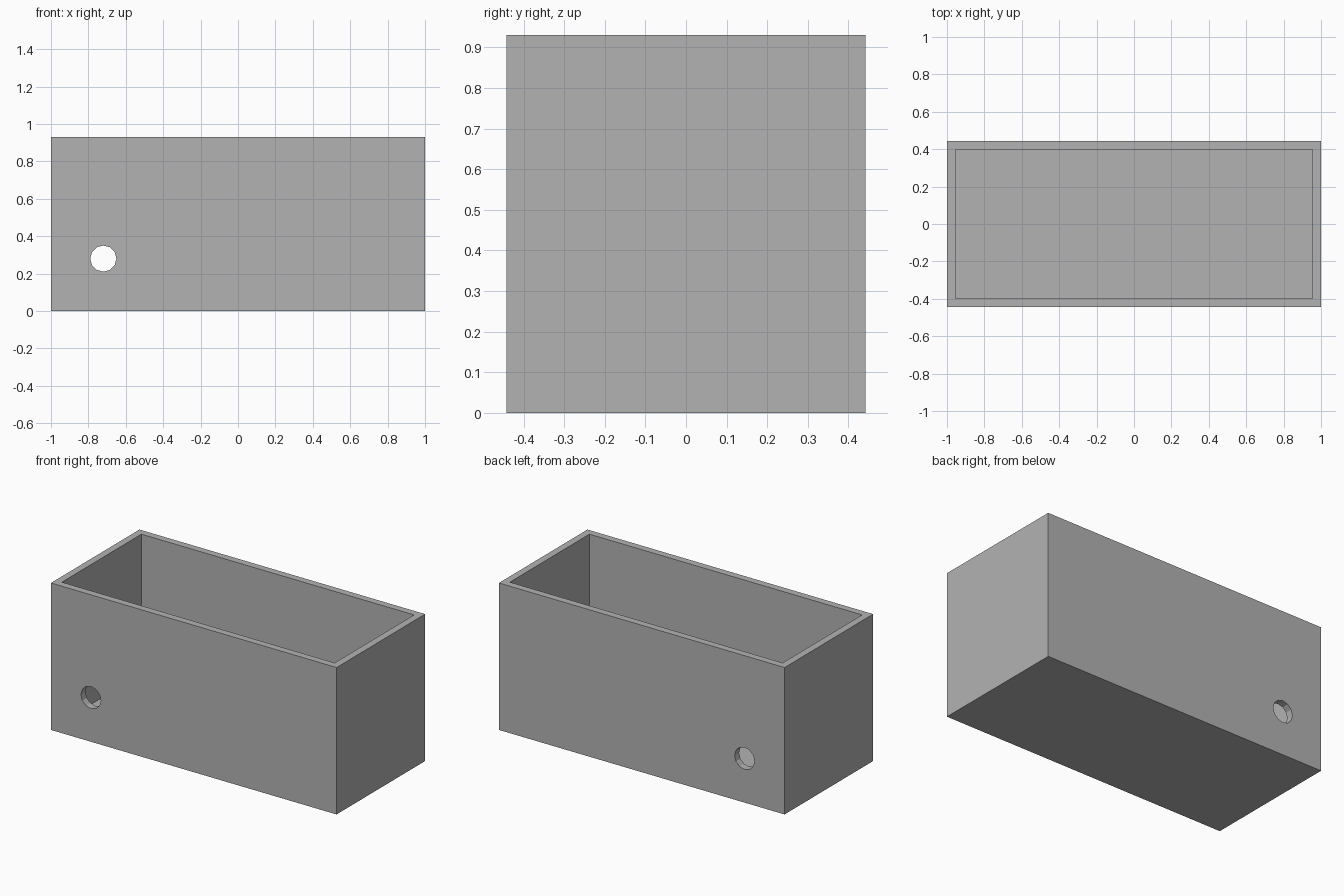
import bpy
import math

old = bpy.data.objects.get("Cube")
if old:
    bpy.data.objects.remove(old, do_unlink=True)

WIDTH, DEPTH, HEIGHT, WALL = 2.0, 0.885, 0.93, 0.045

# Plain grey for the whole box
grey = bpy.data.materials.new("plain grey")
grey.use_nodes = True
color = (0.45, 0.45, 0.45, 1)
grey.diffuse_color = color
grey.node_tree.nodes["Principled BSDF"].inputs["Base Color"].default_value = color


def add_block(name, size, z):
    bpy.ops.mesh.primitive_cube_add(size=1, location=(0, 0, z))
    block = bpy.context.object
    block.name = name
    block.scale = size
    bpy.ops.object.transform_apply(location=True, rotation=True, scale=True)
    block.data.materials.append(grey)
    return block


def cut(target, cutter):
    mod = target.modifiers.new("cut " + cutter.name, 'BOOLEAN')
    mod.operation = 'DIFFERENCE'
    mod.solver = 'EXACT'
    mod.object = cutter
    bpy.context.view_layer.objects.active = target
    bpy.ops.object.modifier_apply(modifier=mod.name)
    bpy.data.objects.remove(cutter, do_unlink=True)


# Open box: outer block with the cavity removed above the floor
box = add_block("open_box", (WIDTH, DEPTH, HEIGHT), HEIGHT / 2)
cavity = add_block("cavity", (WIDTH - 2 * WALL, DEPTH - 2 * WALL, HEIGHT),
                   HEIGHT / 2 + WALL)
cut(box, cavity)

# Round hole passing through the front and back walls
bpy.ops.mesh.primitive_cylinder_add(
    vertices=12, radius=0.07, depth=2, location=(-0.72, 0, 0.28),
    rotation=(math.pi / 2, 0, 0))
hole = bpy.context.object
hole.name = "side_hole"
hole.data.materials.append(grey)
cut(box, hole)
